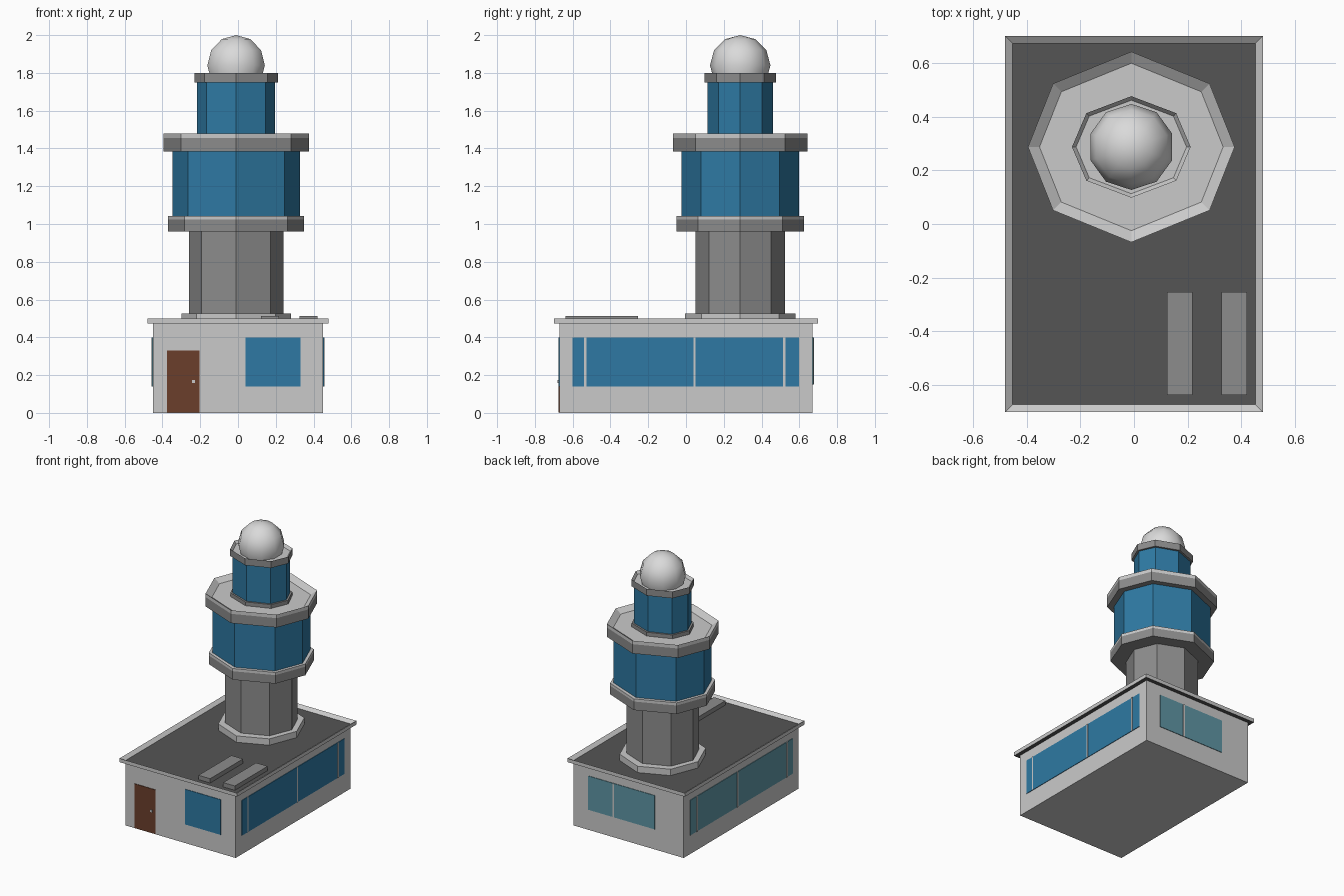
import bpy, bmesh, math
from mathutils import Matrix

if "Cube" in bpy.data.objects:
    bpy.data.objects.remove(bpy.data.objects["Cube"])


def material(name, r, g, b):
    m = bpy.data.materials.new(name)
    lin = [((c / 255 + 0.055) / 1.055) ** 2.4 for c in (r, g, b)]
    m.diffuse_color = (*lin, 1)
    m.use_nodes = True
    m.node_tree.nodes["Principled BSDF"].inputs["Base Color"].default_value = m.diffuse_color
    return m


LIGHT = material("light_grey", 202, 202, 202)
GREY = material("mid_grey", 140, 140, 140)
DARK = material("roof_dark", 85, 85, 85)
BLUE = material("blue_glass", 46, 121, 163)
TEAL = material("teal_glass", 95, 150, 165)
BROWN = material("door_brown", 107, 63, 43)
WHITE = material("dome_white", 218, 218, 218)

CX, CY = -0.01, 0.287      # tower axis


def finish(name, bm, *mats):
    bmesh.ops.recalc_face_normals(bm, faces=bm.faces)
    me = bpy.data.meshes.new(name)
    bm.to_mesh(me)
    bm.free()
    for m in mats:
        me.materials.append(m)
    ob = bpy.data.objects.new(name, me)
    bpy.context.collection.objects.link(ob)
    return ob


def sink_top(bm, rim, depth, index=0):
    """Inset the top face and push it down, leaving a raised rim."""
    top = max(bm.faces, key=lambda f: f.calc_center_median().z)
    bmesh.ops.inset_region(bm, faces=[top], thickness=rim, use_even_offset=True)
    for v in top.verts:
        v.co.z -= depth
    top.material_index = index


def box_bm(x0, x1, y0, y1, z0, z1):
    bm = bmesh.new()
    bmesh.ops.create_cube(bm, size=1)
    for v in bm.verts:
        v.co.x = x1 if v.co.x > 0 else x0
        v.co.y = y1 if v.co.y > 0 else y0
        v.co.z = z1 if v.co.z > 0 else z0
    bmesh.ops.recalc_face_normals(bm, faces=bm.faces)
    return bm


def box(name, x0, x1, y0, y1, z0, z1, mat):
    return finish(name, box_bm(x0, x1, y0, y1, z0, z1), mat)


def octagon(name, rx, ry, z0, z1, mat, kx=0.757, ky=0.665, top=None, band=0, sink=None):
    """Eight-sided prism on the tower axis; 'top' colours the upper band."""
    plan = [(1, 0), (kx, ky), (0, 1), (-kx, ky), (-1, 0), (-kx, -ky), (0, -1), (kx, -ky)]
    levels = [z0, z1 - band, z1] if band else [z0, z1]
    bm = bmesh.new()
    rings = [[bm.verts.new((CX + a * rx, CY + b * ry, z)) for a, b in plan] for z in levels]
    bm.faces.new(rings[0][::-1])
    for lo, hi in zip(rings, rings[1:]):
        for i in range(8):
            j = (i + 1) % 8
            bm.faces.new((lo[i], lo[j], hi[j], hi[i]))
    bm.faces.new(rings[-1])
    bm.normal_update()
    if top:
        for f in bm.faces:
            if f.calc_center_median().z > z1 - band - 1e-5:
                f.material_index = 1
    if sink:
        sink_top(bm, *sink, index=1 if top else 0)
    return finish(name, bm, mat, *([top] if top else []))


# Building body and roof slab with a shallow parapet
box("building_walls", -0.45, 0.45, -0.67, 0.67, 0, 0.472, LIGHT)
bm = box_bm(-0.48, 0.48, -0.70, 0.70, 0.472, 0.50)
for f in bm.faces:
    f.material_index = 1 if f.normal.z < -0.5 else 0
sink_top(bm, 0.028, 0.02, 1)
finish("roof_slab", bm, LIGHT, DARK)

# Roof vents
for i, (a, b) in enumerate(((0.123, 0.218), (0.325, 0.42))):
    box(f"roof_vent_{i + 1}", a, b, -0.637, -0.253, 0.478, 0.512, GREY)

# Front door, handle and window
box("front_door", -0.375, -0.205, -0.674, -0.668, 0.003, 0.33, BROWN)
box("door_handle", -0.243, -0.228, -0.679, -0.673, 0.158, 0.175, LIGHT)
box("front_window", 0.04, 0.33, -0.674, -0.668, 0.14, 0.40, BLUE)

# Side windows with mullions
for side, s, glass in (("right", 1, BLUE), ("left", -1, TEAL)):
    xs = sorted((s * 0.448, s * 0.454))
    box(f"{side}_window", *xs, -0.60, 0.597, 0.14, 0.40, glass)
    xs = sorted((s * 0.448, s * 0.457))
    for i, y in enumerate((-0.533, 0.045, 0.52)):
        box(f"{side}_mullion_{i + 1}", *xs, y - 0.006, y + 0.006, 0.14, 0.40, LIGHT)

# Back window
box("back_window", -0.215, 0.33, 0.668, 0.674, 0.15, 0.40, TEAL)
box("back_mullion", 0.116, 0.128, 0.668, 0.677, 0.15, 0.40, LIGHT)

# Tower, from the bottom up
octagon("tower_base", 0.29, 0.293, 0.478, 0.527, LIGHT, 0.72, 0.7)
octagon("tower_shaft", 0.25, 0.238, 0.52, 0.97, GREY, 0.73, 0.69)
octagon("lower_balcony", 0.36, 0.338, 0.96, 1.043, GREY, top=LIGHT, band=0.02)
octagon("lower_glass", 0.338, 0.312, 1.04, 1.39, BLUE)
octagon("upper_balcony", 0.385, 0.355, 1.385, 1.48, GREY, top=LIGHT, band=0.026, sink=(0.04, 0.03))
octagon("upper_collar", 0.22, 0.187, 1.445, 1.478, GREY)
octagon("upper_glass", 0.206, 0.173, 1.47, 1.755, BLUE)
octagon("top_ring", 0.221, 0.189, 1.75, 1.80, GREY, top=LIGHT, sink=(0.014, 0.02))

# Dome: low-poly smooth ball, trimmed below the top ring's floor
bm = bmesh.new()
bmesh.ops.create_uvsphere(bm, u_segments=10, v_segments=6, radius=0.16,
                          matrix=Matrix.Translation((CX, CY, 1.84)))
bmesh.ops.bisect_plane(bm, geom=bm.verts[:] + bm.edges[:] + bm.faces[:],
                       plane_co=(0, 0, 1.775), plane_no=(0, 0, 1), clear_inner=True)
for f in bm.faces:
    f.smooth = True
finish("dome", bm, WHITE)
